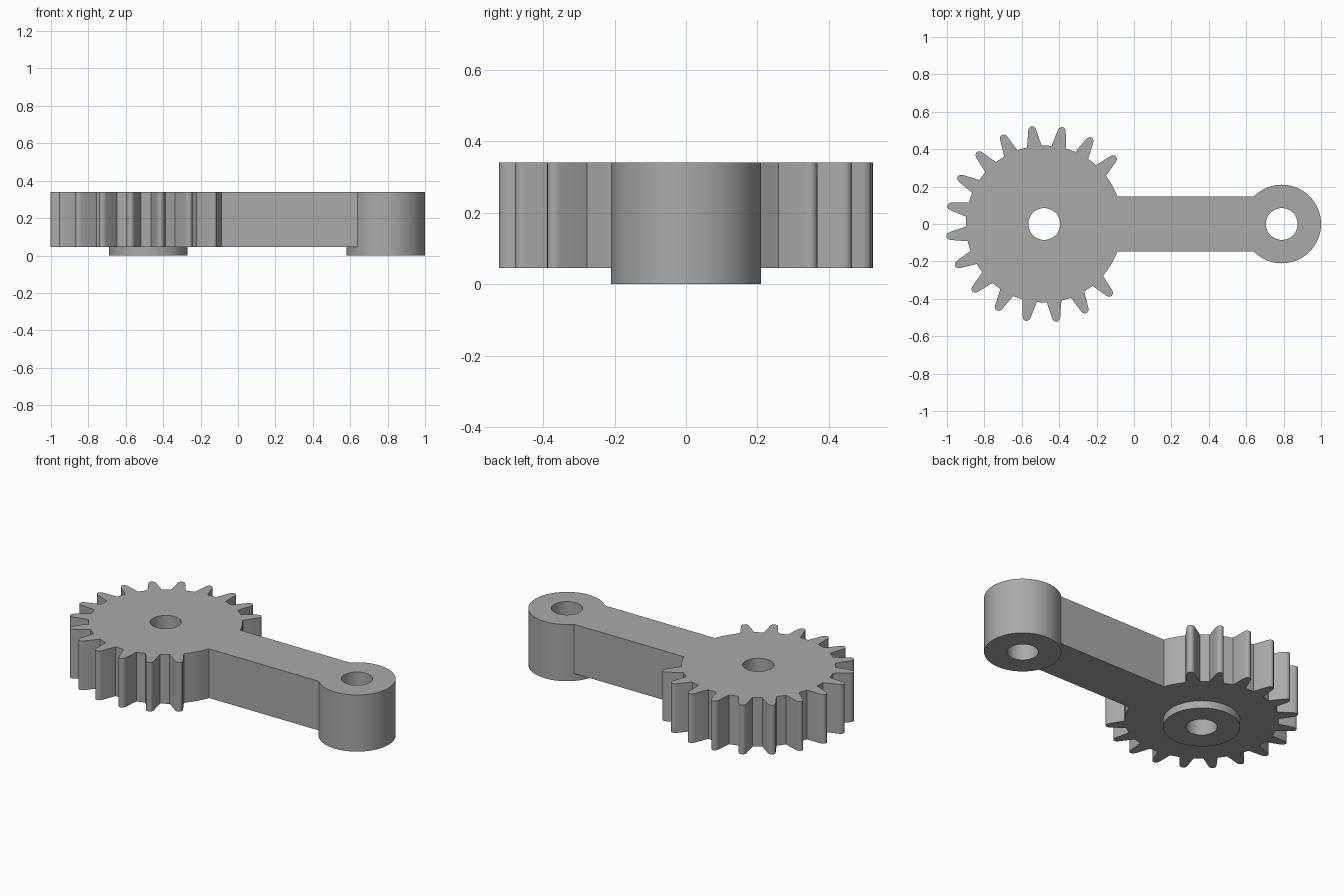
import bpy, bmesh
from math import asin, cos, sin, pi, radians
from mathutils import Matrix, Vector

cube = bpy.data.objects.get("Cube")
if cube:
    bpy.data.objects.remove(cube, do_unlink=True)

GEAR, PIN = Vector((-0.48, 0)), Vector((0.79, 0))      # centres of the two bores
ROOT_R, END_R, BORE_R, ARM_HALF = 0.418, 0.21, 0.085, 0.147
BASE, STEP, TOP = 0.0, 0.045, 0.34                     # heights
TEETH, PITCH, FIRST = 16, radians(18), radians(43.3)


def arc(centre, radius, start, end, steps):
    """Points along an arc, both ends included."""
    angles = [start + (end - start) * i / steps for i in range(steps + 1)]
    return [centre + radius * Vector((cos(a), sin(a))) for a in angles]


def circle(centre, radius, steps=64):
    return arc(centre, radius, 0, 2 * pi, steps)[:-1]


def tooth(angle):
    """One tapered tooth with a rounded tip."""
    side = [(ROOT_R, 0.039), (0.508, 0.021), (0.519, 0.016), (0.525, 0.008)]
    pts = [(r, -w) for r, w in side] + [(0.527, 0)] + [(r, w) for r, w in reversed(side)]
    turn = Matrix.Rotation(angle, 2)
    return [GEAR + turn @ Vector(p) for p in pts]


# Outlines: toothed sector, arm, round end
neck = asin(ARM_HALF / ROOT_R)
join = pi - asin(ARM_HALF / END_R)
half = asin(0.039 / ROOT_R)
last = FIRST + (TEETH - 1) * PITCH
sector = arc(GEAR, ROOT_R, neck, FIRST - half, 8)[:-1]
for i in range(TEETH):
    sector += tooth(FIRST + i * PITCH)
sector += arc(GEAR, ROOT_R, last + half, 2 * pi - neck, 8)[1:]
outer_arc = arc(PIN, END_R, -join, join, 48)
inner_arc = arc(PIN, END_R, join, 2 * pi - join, 16)
body = sector + outer_arc
underside = sector + inner_arc[::-1]
end_circle = outer_arc + inner_arc[1:-1]
hub_circle = circle(GEAR, END_R)
gear_bore, end_bore = circle(GEAR, BORE_R, 48), circle(PIN, BORE_R, 48)

bm = bmesh.new()


def ring(points, z):
    return [bm.verts.new((p.x, p.y, z)) for p in points]


def wall(points, low, high):
    a, b = ring(points, low), ring(points, high)
    for i in range(len(points)):
        j = (i + 1) % len(points)
        bm.faces.new((a[i], a[j], b[j], b[i]))


def cap(z, *loops):
    """Flat face bounded by an outer loop and any holes."""
    edges = []
    for points in loops:
        vs = ring(points, z)
        edges += [bm.edges.new((vs[i - 1], vs[i])) for i in range(len(vs))]
    bmesh.ops.triangle_fill(bm, edges=edges, use_beauty=True, normal=(0, 0, 1))


# Flat faces
cap(TOP, body, gear_bore, end_bore)
cap(STEP, underside, hub_circle)
cap(BASE, hub_circle, gear_bore)
cap(BASE, end_circle, end_bore)

# Upright sides
wall(body, STEP, TOP)
for loop in (hub_circle, end_circle):
    wall(loop, BASE, STEP)
for loop in (gear_bore, end_bore):
    wall(loop, BASE, TOP)

bmesh.ops.remove_doubles(bm, verts=bm.verts, dist=0.0001)
bmesh.ops.recalc_face_normals(bm, faces=bm.faces)
mesh = bpy.data.meshes.new("geared_lever")
bm.to_mesh(mesh)
bm.free()

# Plain grey metal
grey = bpy.data.materials.new("grey")
grey.use_nodes = True
grey.diffuse_color = (0.4, 0.4, 0.4, 1)
grey.node_tree.nodes["Principled BSDF"].inputs["Base Color"].default_value = (0.4, 0.4, 0.4, 1)
mesh.materials.append(grey)

lever = bpy.data.objects.new("geared_lever", mesh)
bpy.context.collection.objects.link(lever)
bpy.ops.object.select_all(action="DESELECT")
lever.select_set(True)
bpy.context.view_layer.objects.active = lever
bpy.ops.object.shade_smooth_by_angle(angle=radians(35))
